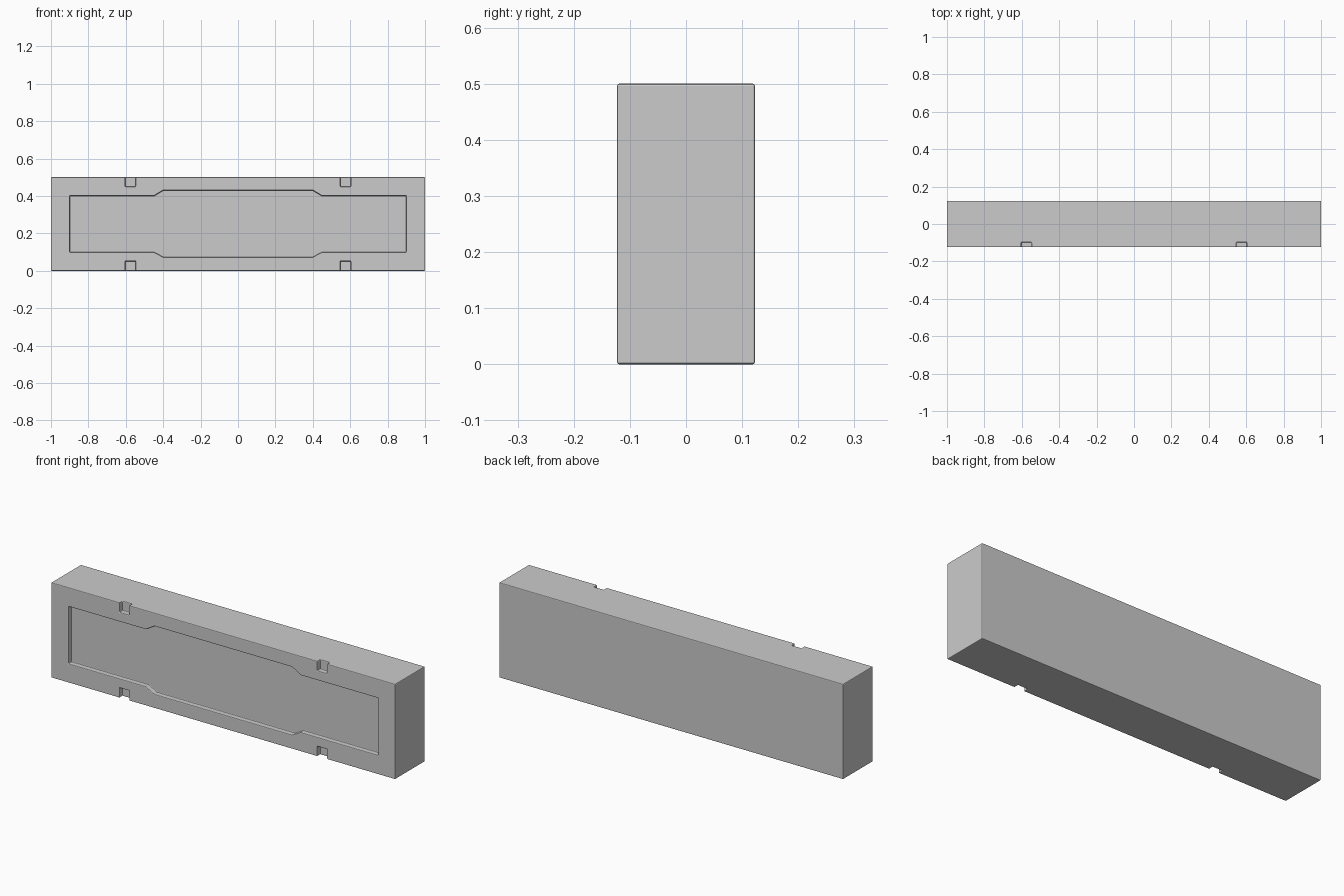
import bpy, bmesh

if "Cube" in bpy.data.objects:
    bpy.data.objects.remove(bpy.data.objects["Cube"])

FRONT, DEPTH = -0.123, 0.025


def prism(name, outline, y0, y1):
    """Extrude an x-z outline from y0 to y1."""
    bm = bmesh.new()
    base = bm.faces.new([bm.verts.new((x, y0, z)) for x, z in outline])
    ext = bmesh.ops.extrude_face_region(bm, geom=[base])
    bmesh.ops.translate(bm, vec=(0, y1 - y0, 0),
                        verts=[v for v in ext["geom"] if isinstance(v, bmesh.types.BMVert)])
    bmesh.ops.recalc_face_normals(bm, faces=bm.faces)
    mesh = bpy.data.meshes.new(name)
    bm.to_mesh(mesh)
    bm.free()
    ob = bpy.data.objects.new(name, mesh)
    bpy.context.collection.objects.link(ob)
    return ob


def rect(x0, x1, z0, z1):
    return [(x0, z0), (x1, z0), (x1, z1), (x0, z1)]


# Main slab
body = prism("wall_block", rect(-1, 1, 0, 0.5), FRONT, -FRONT)

# Recessed front panel, taller in the middle
low = [(-0.9, 0.1), (-0.45, 0.1), (-0.4, 0.073), (0.4, 0.073), (0.45, 0.1), (0.9, 0.1)]
panel = low + [(x, 0.503 - z if z < 0.1 else 0.4) for x, z in reversed(low)]
cutters = [prism("panel_cutter", panel, FRONT - 0.05, FRONT + DEPTH)]

# Four small notches in the top and bottom front edges
for x in (-0.575, 0.575):
    for z0, z1 in ((-0.05, 0.052), (0.45, 0.55)):
        cutters.append(prism("notch_cutter", rect(x - 0.028, x + 0.028, z0, z1),
                             FRONT - 0.05, FRONT + DEPTH))

for c in cutters:
    c.hide_render = True
    c.hide_viewport = False
    c.display_type = 'WIRE'
    m = body.modifiers.new("cut", 'BOOLEAN')
    m.operation = 'DIFFERENCE'
    m.solver = 'EXACT'
    m.object = c

# Slightly softened edges
bevel = body.modifiers.new("soft_edges", 'BEVEL')
bevel.width = 0.004
bevel.segments = 2
bevel.limit_method = 'ANGLE'
bevel.angle_limit = 0.5
